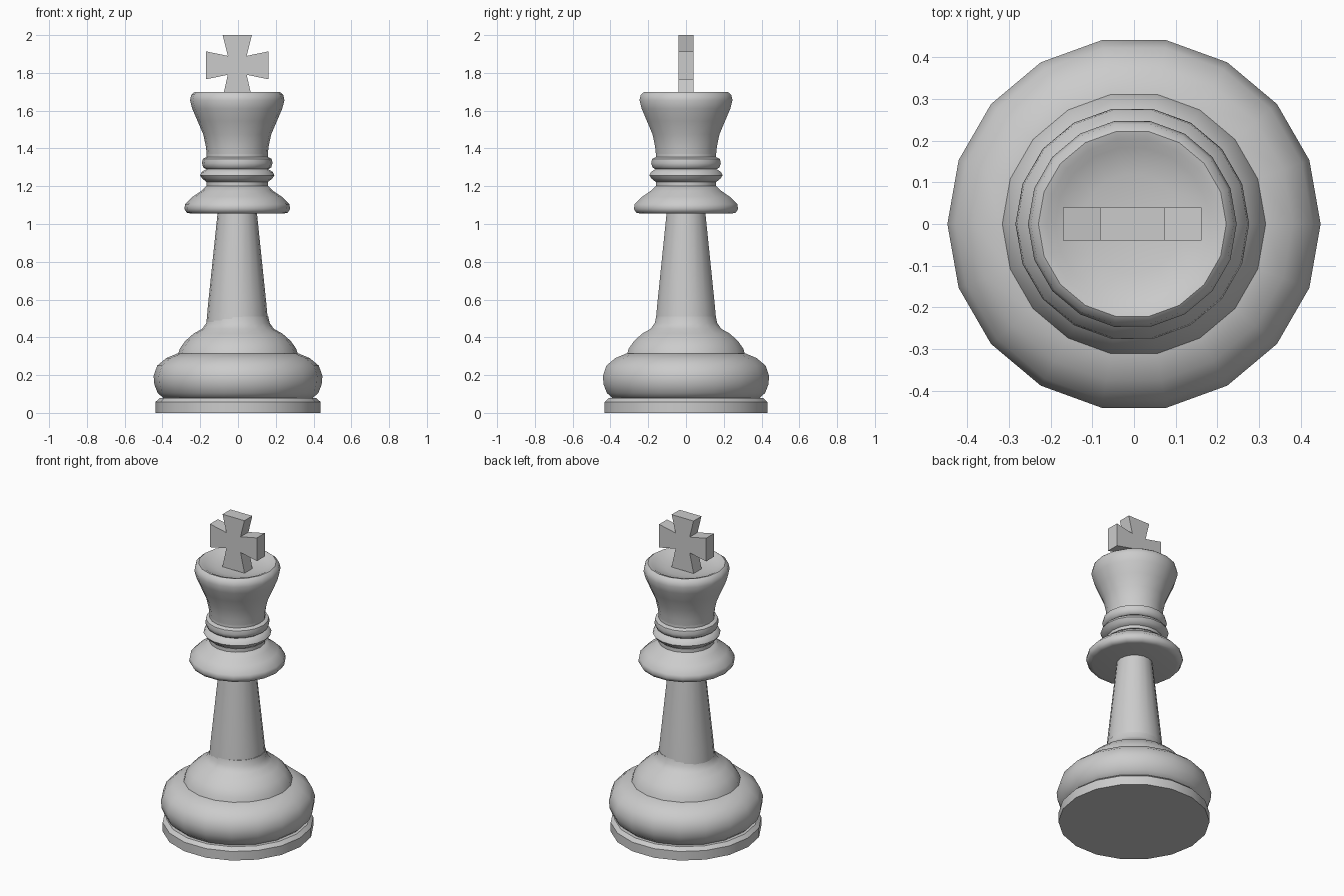
import bpy, bmesh, math

if "Cube" in bpy.data.objects:
    bpy.data.objects.remove(bpy.data.objects["Cube"], do_unlink=True)

SIDES = 18
SHIFT = -0.004

stone = bpy.data.materials.new("light_grey")
stone.use_nodes = True
stone.diffuse_color = (0.6, 0.6, 0.6, 1)
stone.node_tree.nodes["Principled BSDF"].inputs["Base Color"].default_value = (0.6, 0.6, 0.6, 1)


def finish(name, bm, angle):
    bmesh.ops.recalc_face_normals(bm, faces=bm.faces)
    mesh = bpy.data.meshes.new(name)
    bm.to_mesh(mesh)
    bm.free()
    mesh.materials.append(stone)
    obj = bpy.data.objects.new(name, mesh)
    bpy.context.collection.objects.link(obj)
    if angle:
        bpy.ops.object.select_all(action="DESELECT")
        obj.select_set(True)
        bpy.context.view_layer.objects.active = obj
        bpy.ops.object.shade_smooth_by_angle(angle=math.radians(angle))
    return obj


def lathe(name, profile, x=0.0, angle=50):
    """Turn a (radius, height) profile around z and cap both ends."""
    bm = bmesh.new()
    rings = []
    for r, z in profile:
        turns = [math.tau * i / SIDES for i in range(SIDES)]
        rings.append([bm.verts.new((x + r * math.cos(a), r * math.sin(a), z)) for a in turns])
    for low, high in zip(rings, rings[1:]):
        for i in range(SIDES):
            j = (i + 1) % SIDES
            bm.faces.new((low[i], low[j], high[j], high[i]))
    bm.faces.new(rings[0][::-1])
    bm.faces.new(rings[-1])
    return finish(name, bm, angle)


# Foot and the swelling base above it
lathe("foot_disc", [(0.437, 0), (0.437, 0.058), (0.415, 0.078)], angle=30)
lathe("base_bulge", [(0.385, 0.07), (0.425, 0.105), (0.443, 0.15), (0.447, 0.195),
                     (0.428, 0.25), (0.38, 0.29), (0.32, 0.315)])
lathe("base_shoulder", [(0.32, 0.3), (0.308, 0.34), (0.28, 0.38), (0.235, 0.42),
                        (0.19, 0.445), (0.168, 0.475), (0.16, 0.51)])

# Tapered stem
lathe("stem", [(0.163, 0.48), (0.155, 0.57), (0.103, 1.07)], SHIFT)

# Wide collar, neck and two rings
lathe("collar", [(0.245, 1.055), (0.268, 1.06), (0.28, 1.08), (0.276, 1.105),
                 (0.235, 1.145), (0.19, 1.175), (0.165, 1.2)], SHIFT)
lathe("neck", [(0.162, 1.18), (0.162, 1.37)], SHIFT)
lathe("lower_ring", [(0.162, 1.222), (0.185, 1.24), (0.197, 1.258),
                     (0.188, 1.275), (0.162, 1.292)], SHIFT)
lathe("upper_ring", [(0.162, 1.288), (0.18, 1.3), (0.187, 1.322),
                     (0.182, 1.345), (0.162, 1.355)], SHIFT)

# Flared head with a dished top
lathe("head", [(0.16, 1.35), (0.166, 1.41), (0.18, 1.475), (0.21, 1.545), (0.238, 1.61),
               (0.25, 1.655), (0.243, 1.685), (0.225, 1.699), (0.205, 1.694),
               (0.185, 1.682), (0.12, 1.667), (0.03, 1.66)], SHIFT)

# Flared cross: one quarter arm repeated around its middle
MID, INNER, HALF = 1.84, 0.05, 0.04
arms = [(0.166, 0.074), (0.16, 0.077), (0.166, 0.074), (0.175, 0.078)]
bm = bmesh.new()
outline = []
for k, (reach, flare) in enumerate(arms):
    c, s = (1, 0, -1, 0)[k], (0, 1, 0, -1)[k]
    for u, v in ((reach, -flare), (reach, flare), (INNER, INNER)):
        outline.append((SHIFT + u * c - v * s, MID + u * s + v * c))
face = bm.faces.new([bm.verts.new((x, -HALF, z)) for x, z in outline])
side = bmesh.ops.extrude_face_region(bm, geom=[face])
moved = [g for g in side["geom"] if isinstance(g, bmesh.types.BMVert)]
bmesh.ops.translate(bm, verts=moved, vec=(0, 2 * HALF, 0))
finish("cross", bm, 0)
